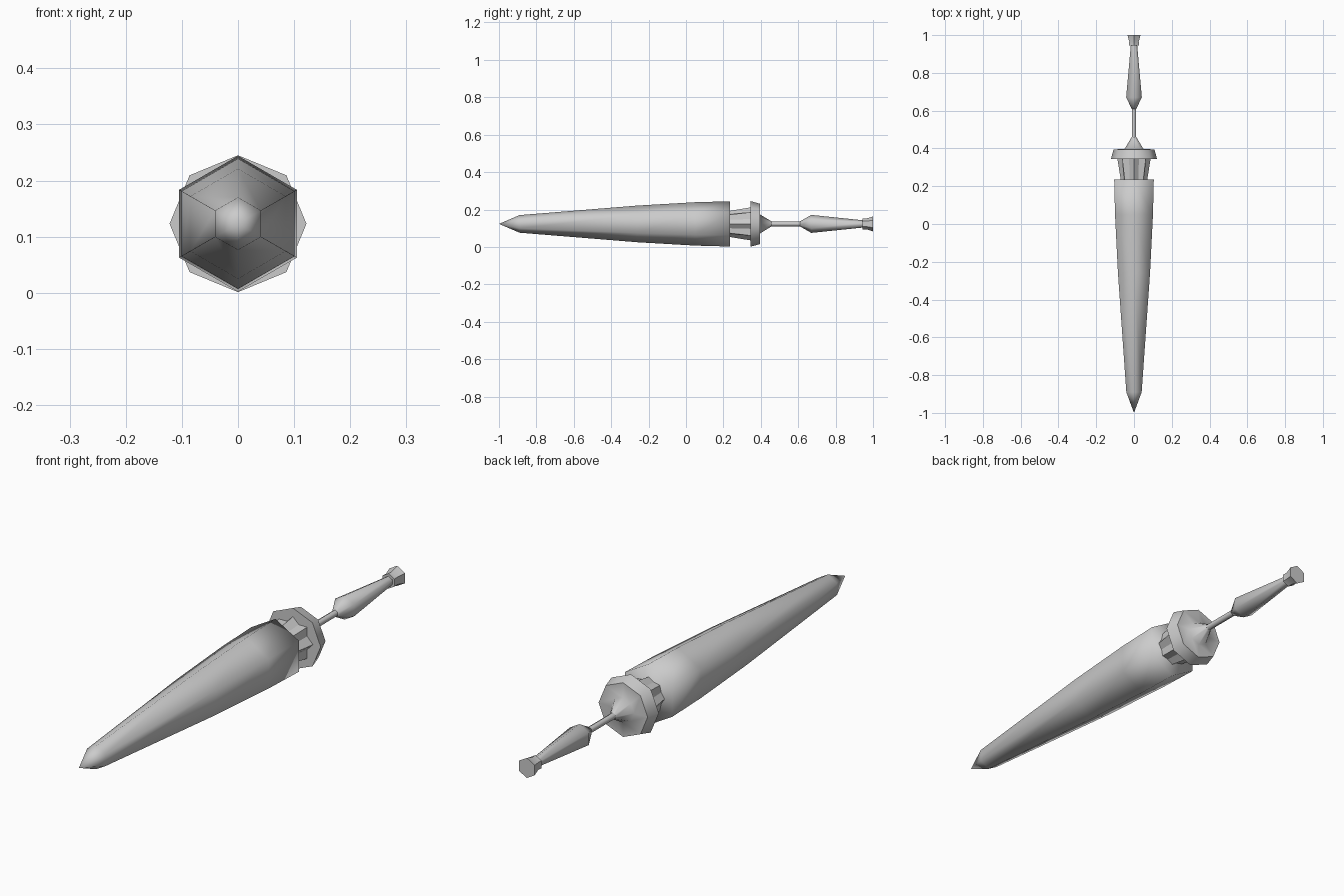
import bpy, bmesh, math

if "Cube" in bpy.data.objects:
    bpy.data.objects.remove(bpy.data.objects["Cube"])

CZ = 0.123  # height of the long axis

steel = bpy.data.materials.new("light_grey")
steel.diffuse_color = (0.6, 0.6, 0.6, 1)
steel.use_nodes = True
steel.node_tree.nodes["Principled BSDF"].inputs["Base Color"].default_value = steel.diffuse_color


def lathe(name, sides, rings, smooth_angle=180):
    """Skin polygon rings (y, radius) along the y axis; radius 0 makes a point."""
    bm = bmesh.new()
    loops = []
    for y, r in rings:
        if r == 0:
            loops.append([bm.verts.new((0, y, CZ))])
            continue
        ring = []
        for i in range(sides):
            a = math.pi / 2 + 2 * math.pi * i / sides
            rr = r[i % 2] if isinstance(r, tuple) else r
            ring.append(bm.verts.new((rr * math.cos(a), y, CZ + rr * math.sin(a))))
        loops.append(ring)
    for a, b in zip(loops, loops[1:]):
        for i in range(sides):
            j = (i + 1) % sides
            face = [a[i % len(a)], a[j % len(a)], b[j % len(b)], b[i % len(b)]]
            bm.faces.new(list(dict.fromkeys(face)))
    for end in (loops[0], loops[-1]):
        if len(end) > 2:
            bm.faces.new(end)
    bmesh.ops.recalc_face_normals(bm, faces=bm.faces)
    mesh = bpy.data.meshes.new(name)
    bm.to_mesh(mesh)
    bm.free()
    mesh.materials.append(steel)
    ob = bpy.data.objects.new(name, mesh)
    bpy.context.collection.objects.link(ob)
    bpy.ops.object.select_all(action='DESELECT')
    ob.select_set(True)
    bpy.context.view_layer.objects.active = ob
    bpy.ops.object.shade_smooth_by_angle(angle=math.radians(smooth_angle))
    return ob


# Long six-sided tapering shaft with a pointed tip
lathe("lance_cone", 6, [(-1.0, 0), (-0.89, 0.047), (-0.26, 0.098),
                        (0.05, 0.116), (0.235, 0.121)])

# Fluted collar behind the cone
lathe("collar", 16, [(0.235, (0.07, 0.06)), (0.345, (0.088, 0.068))], 30)

# Eight-sided hand guard with a cone on its back
lathe("guard", 8, [(0.345, 0.122), (0.395, 0.108), (0.397, 0.05), (0.46, 0.012)], 60)

# Thin rod, swelling grip and flared pommel
lathe("rod", 6, [(0.45, 0.013), (0.62, 0.013)], 70)
lathe("grip", 6, [(0.61, 0.014), (0.67, 0.048), (0.96, 0.018)], 70)
lathe("pommel", 6, [(0.945, 0.03), (0.965, 0.029), (1.0, 0.04)], 50)
